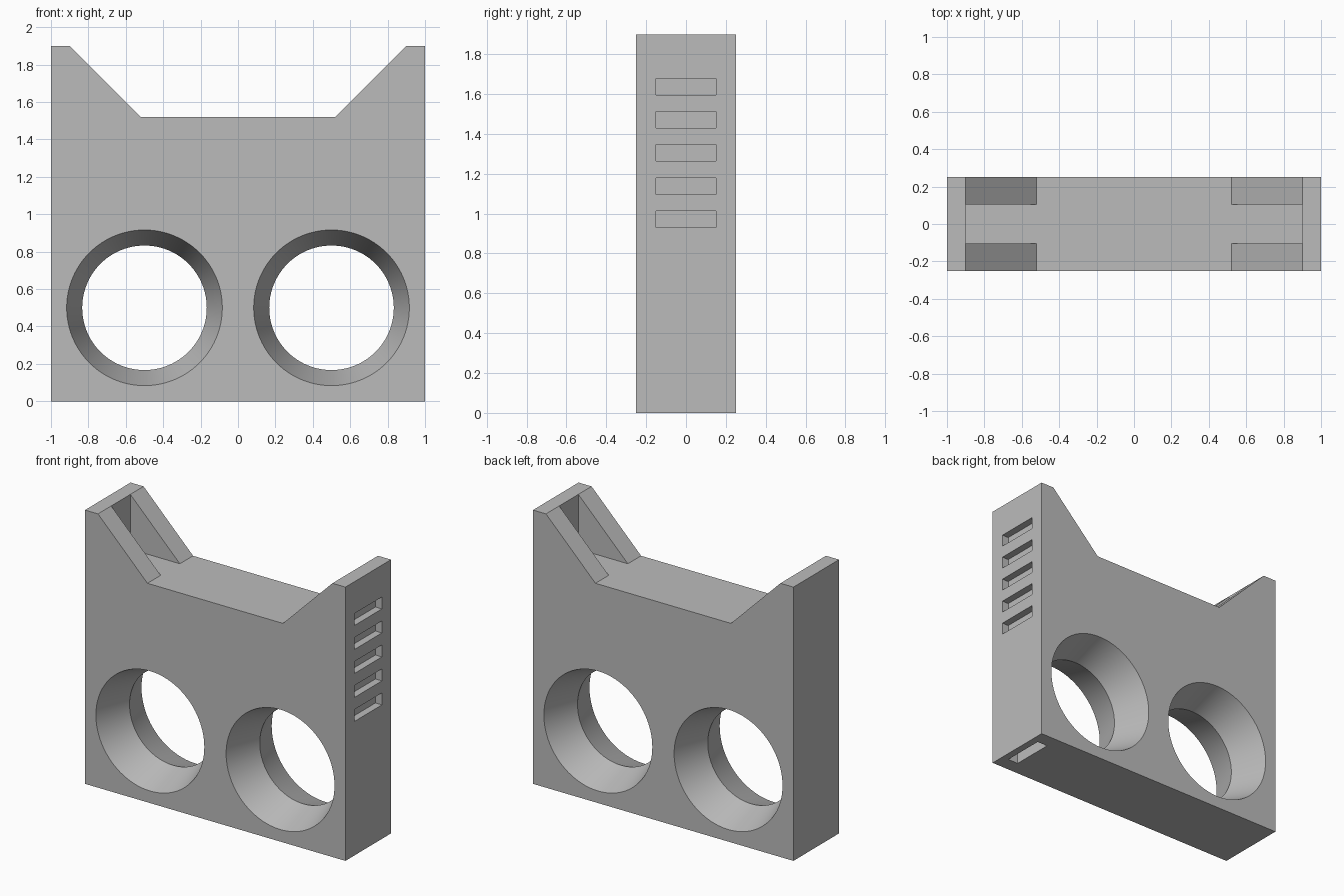
import bpy, bmesh, math

cube = bpy.data.objects.get("Cube")
if cube:
    bpy.data.objects.remove(cube, do_unlink=True)

HALF_Y = 0.25      # half thickness of the block
DECK_Z = 1.52      # height of the low middle deck
WALL_X = 0.90      # inner face of the end walls

grey = bpy.data.materials.new("plain grey")
grey.use_nodes = True
grey.diffuse_color = (0.5, 0.5, 0.5, 1)
grey.node_tree.nodes["Principled BSDF"].inputs["Base Color"].default_value = (0.5, 0.5, 0.5, 1)


def make_object(name, bm):
    bmesh.ops.recalc_face_normals(bm, faces=bm.faces[:])
    mesh = bpy.data.meshes.new(name)
    bm.to_mesh(mesh)
    bm.free()
    mesh.materials.append(grey)
    obj = bpy.data.objects.new(name, mesh)
    bpy.context.collection.objects.link(obj)
    return obj


def box(name, low, high):
    bm = bmesh.new()
    bmesh.ops.create_cube(bm, size=1)
    for v in bm.verts:
        v.co = [(a + b) / 2 + c * (b - a) for a, b, c in zip(low, high, v.co)]
    return make_object(name, bm)


def hourglass(name, x, z, throat, slope, reach, sides=96):
    """Double cone along y, narrowest at the middle."""
    bm = bmesh.new()
    rings = []
    for y in (-reach, 0, reach):
        r = throat + slope * abs(y)
        angles = [math.tau * i / sides for i in range(sides)]
        rings.append([bm.verts.new((x + r * math.cos(a), y, z + r * math.sin(a))) for a in angles])
    for a, b in zip(rings, rings[1:]):
        for i in range(sides):
            j = (i + 1) % sides
            bm.faces.new((a[i], a[j], b[j], b[i]))
    bm.faces.new(rings[0])
    bm.faces.new(rings[-1])
    return make_object(name, bm)


# Main block: mirrored front outline, extruded through the thickness
half = [(1, 0), (1, 1.9), (WALL_X, 1.9), (0.52, DECK_Z)]
outline = half + [(-x, z) for x, z in reversed(half)]
bm = bmesh.new()
face = bm.faces.new([bm.verts.new((x, -HALF_Y, z)) for x, z in outline])
result = bmesh.ops.extrude_face_region(bm, geom=[face])
for v in result["geom"]:
    if isinstance(v, bmesh.types.BMVert):
        v.co.y = HALF_Y
body = make_object("body", bm)

cutters = []

# Open channel between the sloping side cheeks
cutters.append(box("channel_cutter", (-WALL_X, -0.105, DECK_Z), (WALL_X, 0.105, 2.1)))

# Two flared through holes
for side in (-1, 1):
    cutters.append(hourglass("hole_cutter", side * 0.5, 0.5, 0.333, 0.333, HALF_Y + 0.02))

# Row of shallow vent slots on the left end
for i in range(5):
    z = 0.93 + i * 0.1665
    cutters.append(box("vent_cutter", (0.95, -0.15, z), (1.05, 0.15, z + 0.083)))

# Single slot in the underside
cutters.append(box("underside_slot_cutter", (0.87, -0.15, -0.05), (0.95, 0.15, 0.1)))

# Cut everything out and discard the cutters
bpy.context.view_layer.objects.active = body
for cutter in cutters:
    cutter.hide_render = True
    mod = body.modifiers.new("cut", 'BOOLEAN')
    mod.operation = 'DIFFERENCE'
    mod.solver = 'EXACT'
    mod.object = cutter
    bpy.ops.object.modifier_apply(modifier=mod.name)
    bpy.data.objects.remove(cutter, do_unlink=True)

# Smooth hole walls, crisp edges
for obj in bpy.context.selected_objects:
    obj.select_set(False)
body.select_set(True)
bpy.ops.object.shade_smooth_by_angle(angle=math.radians(30))
